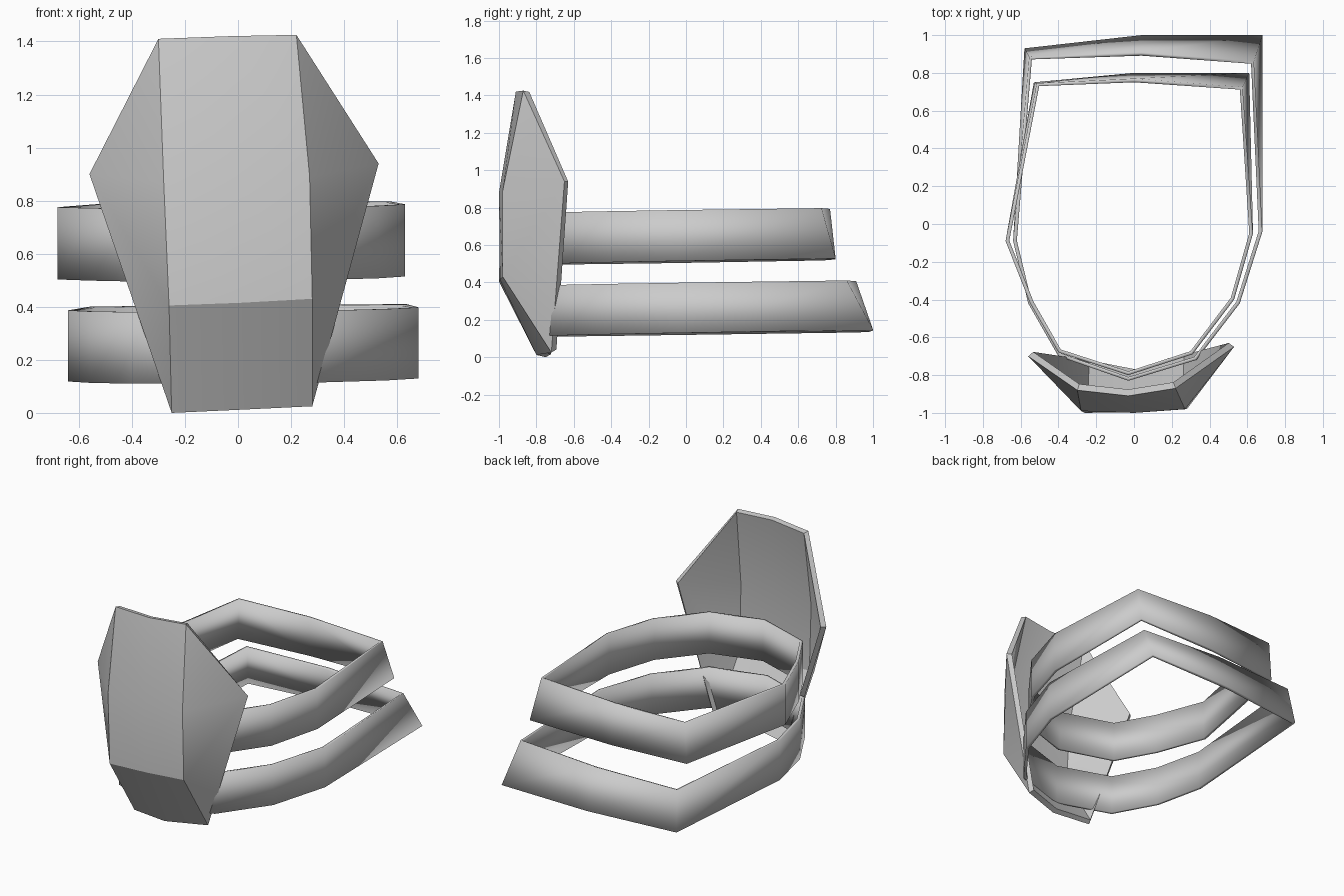
import bpy
import math

cube = bpy.data.objects.get("Cube")
if cube:
    bpy.data.objects.remove(cube, do_unlink=True)

grey = bpy.data.materials.new("light_grey")
grey.use_nodes = True
colour = (0.6, 0.6, 0.6, 1)
grey.diffuse_color = colour
grey.node_tree.nodes["Principled BSDF"].inputs["Base Color"].default_value = colour


def shell(name, verts, faces, thickness):
    """Make a thin sheet and thicken it towards its back."""
    mesh = bpy.data.meshes.new(name)
    mesh.from_pydata(verts, [], faces)
    mesh.materials.append(grey)
    obj = bpy.data.objects.new(name, mesh)
    bpy.context.collection.objects.link(obj)
    bpy.ops.object.select_all(action="DESELECT")
    obj.select_set(True)
    bpy.context.view_layer.objects.active = obj
    mod = obj.modifiers.new("thickness", "SOLIDIFY")
    mod.thickness = thickness
    mod.offset = -1
    bpy.ops.object.modifier_apply(modifier=mod.name)
    return obj


# Pad: four rows of three points, plus a wing tip on each side
rows = [
    [(-0.30, -0.88, 1.41), (-0.03, -0.91, 1.42), (0.22, -0.87, 1.425)],
    [(-0.28, -0.99, 0.87), (0.0, -1.0, 0.88), (0.27, -0.98, 0.89)],
    [(-0.26, -1.0, 0.405), (0.01, -0.995, 0.415), (0.28, -0.98, 0.43)],
    [(-0.25, -0.75, 0.0), (0.01, -0.80, 0.012), (0.28, -0.72, 0.025)],
]
verts = [p for row in rows for p in row]
right_tip, left_tip = len(verts), len(verts) + 1
verts += [(-0.56, -0.70, 0.90), (0.53, -0.65, 0.94)]
faces = []
for r in range(3):
    a, b = 3 * r, 3 * r + 3
    faces += [(a + c, b + c, b + c + 1, a + c + 1) for c in range(2)]
    faces += [(right_tip, b, a), (left_tip, a + 2, b + 2)]
shell("knee_pad", verts, faces, 0.035)
bpy.ops.object.shade_smooth_by_angle(angle=math.radians(28))


def strap(name, path, back, low, high):
    """Closed band: shared path for front and sides, leaning back corners."""
    bottom = path + [p[0] for p in back]
    top = path + [p[1] for p in back]
    n = len(bottom)
    verts = [(x, y, low + 0.017 * y + 0.008 * x) for x, y in bottom]
    verts += [(x, y, high + 0.014 * y + 0.008 * x) for x, y in top]
    faces = [(i, (i + 1) % n, n + (i + 1) % n, n + i) for i in range(n)]
    shell(name, verts, faces, 0.02)
    bpy.ops.object.shade_smooth()


# Straps: paths run from the right side, round the front, to the left side
strap("lower_strap",
      [(-0.64, -0.09), (-0.56, -0.42), (-0.40, -0.70), (-0.03, -0.83),
       (0.33, -0.72), (0.56, -0.42), (0.68, -0.04)],
      [((0.68, 1.0), (0.635, 0.86)), ((0.04, 1.0), (0.04, 0.91)),
       ((-0.58, 0.93), (-0.555, 0.885))],
      0.125, 0.393)
strap("upper_strap",
      [(-0.68, -0.09), (-0.55, -0.42), (-0.40, -0.68), (-0.03, -0.80),
       (0.31, -0.69), (0.53, -0.40), (0.63, -0.05)],
      [((0.61, 0.80), (0.575, 0.725)), ((0.0, 0.80), (0.0, 0.77)),
       ((-0.53, 0.75), (-0.515, 0.745))],
      0.51, 0.782)
